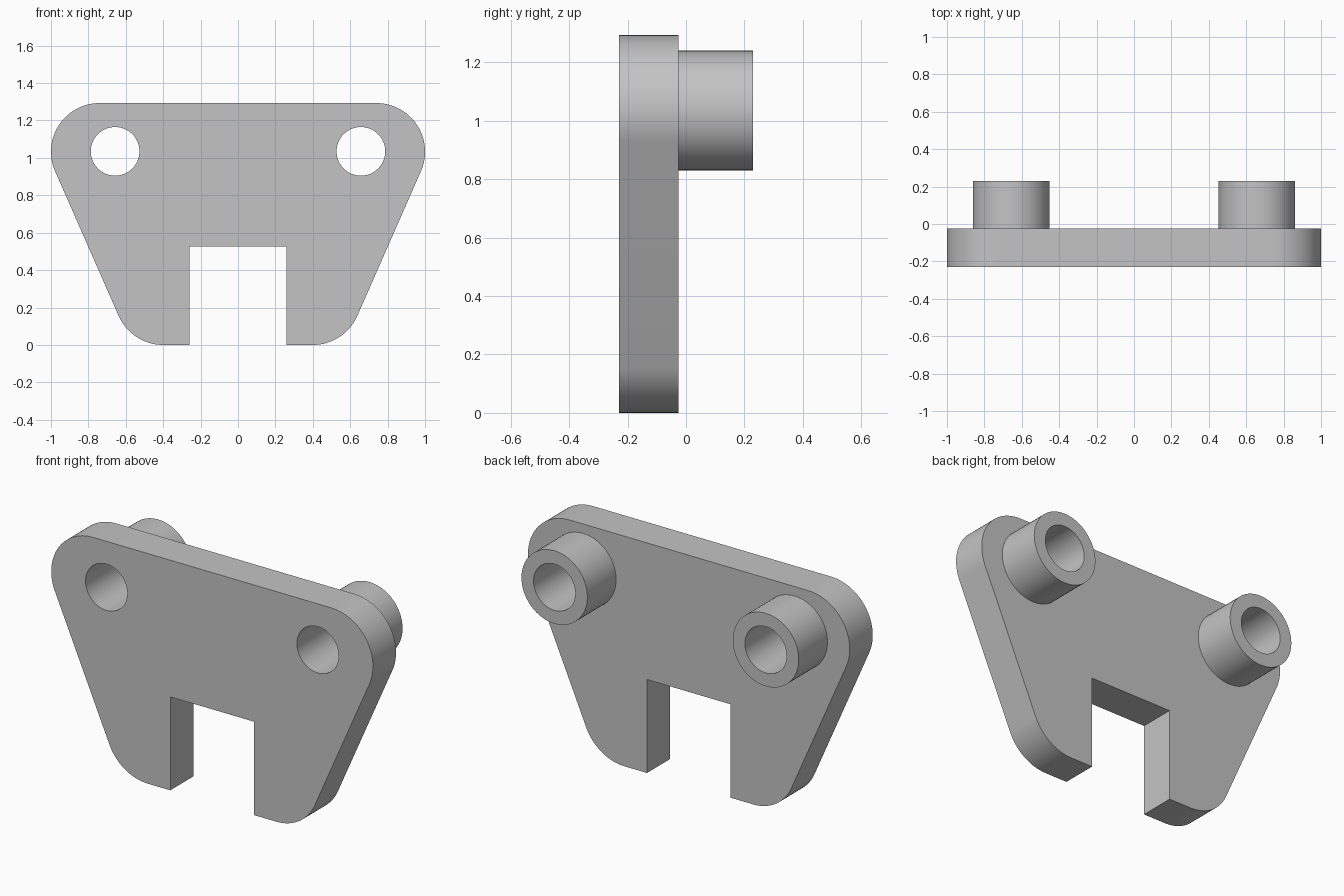
import bpy, bmesh, math
from mathutils import Vector

cube = bpy.data.objects.get("Cube")
if cube:
    bpy.data.objects.remove(cube, do_unlink=True)

metal = bpy.data.materials.new("plain_grey")
metal.use_nodes = True
GREY = (0.55, 0.55, 0.55, 1)
metal.diffuse_color = GREY
metal.node_tree.nodes["Principled BSDF"].inputs["Base Color"].default_value = GREY

BACK, JOIN, FRONT = 0.23, -0.025, -0.23
CORNER = 0.26
HOLE_X, HOLE_Z, HOLE_R, BOSS_R = 0.657, 1.035, 0.13, 0.205


def arc(cx, cz, r, start, end, steps):
    angles = [start + (end - start) * i / steps for i in range(steps + 1)]
    return [(cx + r * math.cos(a), cz + r * math.sin(a)) for a in angles]


def circle(cx, cz, r, steps=64):
    return arc(cx, cz, r, 0, math.tau, steps)[:-1]


def extrude_loops(name, loops, y0, y1):
    """Fill the outline minus its holes in the XZ plane and extrude along y."""
    bm = bmesh.new()
    edges = []
    for loop in loops:
        verts = [bm.verts.new((x, y0, z)) for x, z in loop]
        edges += [bm.edges.new((a, b)) for a, b in zip(verts, verts[1:] + verts[:1])]
    bmesh.ops.triangle_fill(bm, edges=edges, use_beauty=True, normal=Vector((0, -1, 0)))
    grown = bmesh.ops.extrude_face_region(bm, geom=bm.faces[:], use_keep_orig=True)
    moved = [g for g in grown["geom"] if isinstance(g, bmesh.types.BMVert)]
    bmesh.ops.translate(bm, verts=moved, vec=(0, y1 - y0, 0))
    bmesh.ops.recalc_face_normals(bm, faces=bm.faces[:])
    mesh = bpy.data.meshes.new(name)
    bm.to_mesh(mesh)
    bm.free()
    mesh.materials.append(metal)
    obj = bpy.data.objects.new(name, mesh)
    bpy.context.collection.objects.link(obj)
    bpy.ops.object.select_all(action="DESELECT")
    obj.select_set(True)
    bpy.context.view_layer.objects.active = obj
    bpy.ops.object.shade_smooth_by_angle(angle=math.radians(30))
    return obj


# Half outline of the plate: slot, lower corner, sloped side, upper corner
low, high = Vector((0.40, CORNER)), Vector((0.74, 1.033))
slope = high - low
tangent = math.atan2(-slope.x, slope.y)
half = [(0.26, 0.525), (0.26, 0)]
half += arc(*low, CORNER, -math.pi / 2, tangent, 20)
half += arc(*high, CORNER, tangent, math.pi / 2, 32)
outline = half + [(-x, z) for x, z in reversed(half)]

# Plate with two through holes
holes = [circle(s * HOLE_X, HOLE_Z, HOLE_R) for s in (1, -1)]
extrude_loops("plate", [outline] + holes, FRONT, JOIN)

# Hollow bosses on the back
for side, s in (("left", 1), ("right", -1)):
    rings = [circle(s * HOLE_X, HOLE_Z, r) for r in (BOSS_R, HOLE_R)]
    extrude_loops(side + "_boss", rings, JOIN, BACK)
